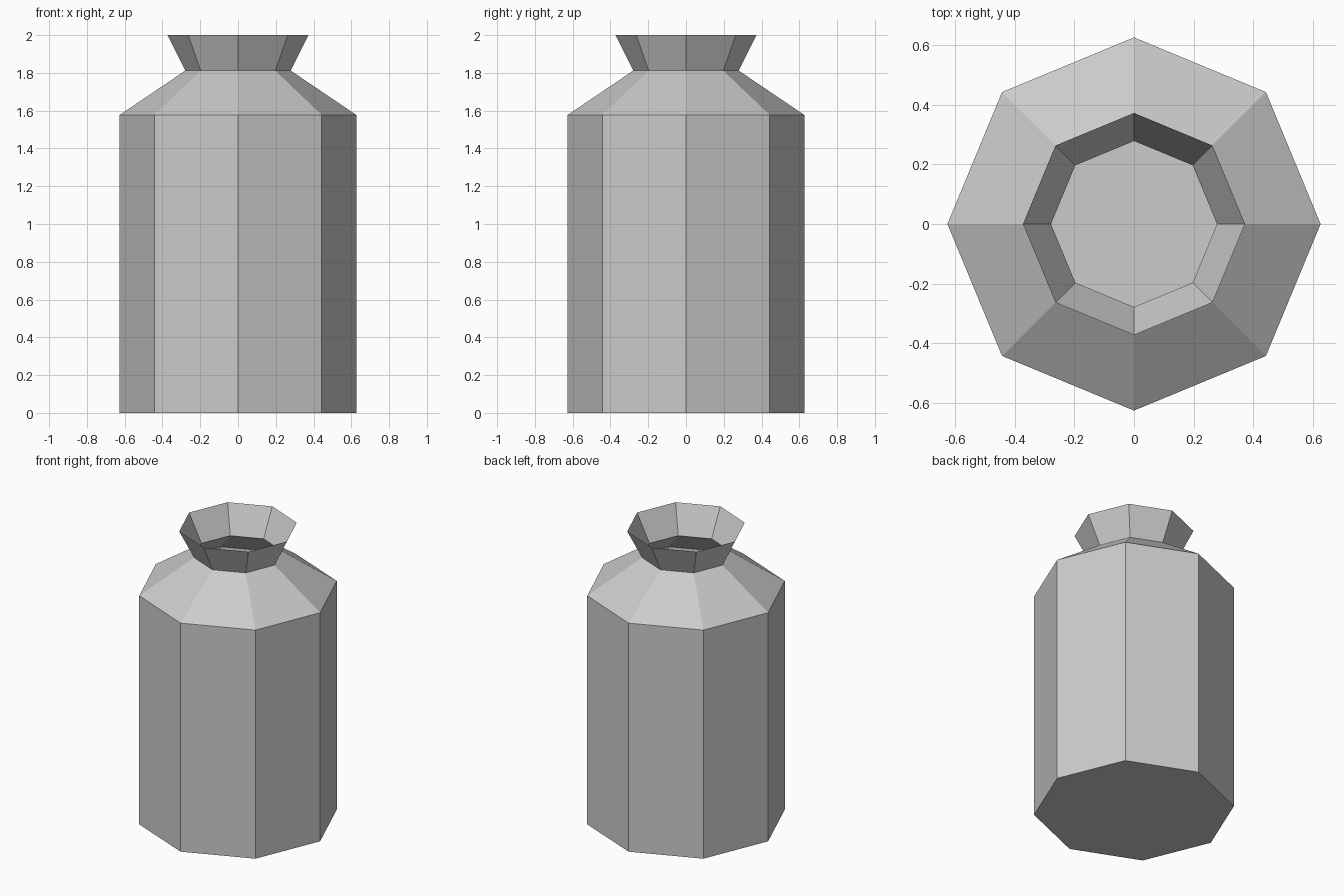
import bpy, bmesh
from math import cos, sin, pi

if "Cube" in bpy.data.objects:
    bpy.data.objects.remove(bpy.data.objects["Cube"])

SIDES = 8
# Jar profile (radius, height): base, shoulder edge, neck, flared open rim
PROFILE = [(0.627, 0.0), (0.627, 1.577), (0.279, 1.812), (0.373, 2.0)]

bm = bmesh.new()
rings = [[bm.verts.new((r * cos(2 * pi * i / SIDES), r * sin(2 * pi * i / SIDES), z))
          for i in range(SIDES)] for r, z in PROFILE]

# Thin walls between successive rings
for low, high in zip(rings, rings[1:]):
    for i in range(SIDES):
        j = (i + 1) % SIDES
        bm.faces.new((low[i], low[j], high[j], high[i]))

# Closed floor; the mouth stays open
bm.faces.new(rings[0][::-1])

mesh = bpy.data.meshes.new("jar")
bm.to_mesh(mesh)
bm.free()
bpy.context.collection.objects.link(bpy.data.objects.new("jar", mesh))
